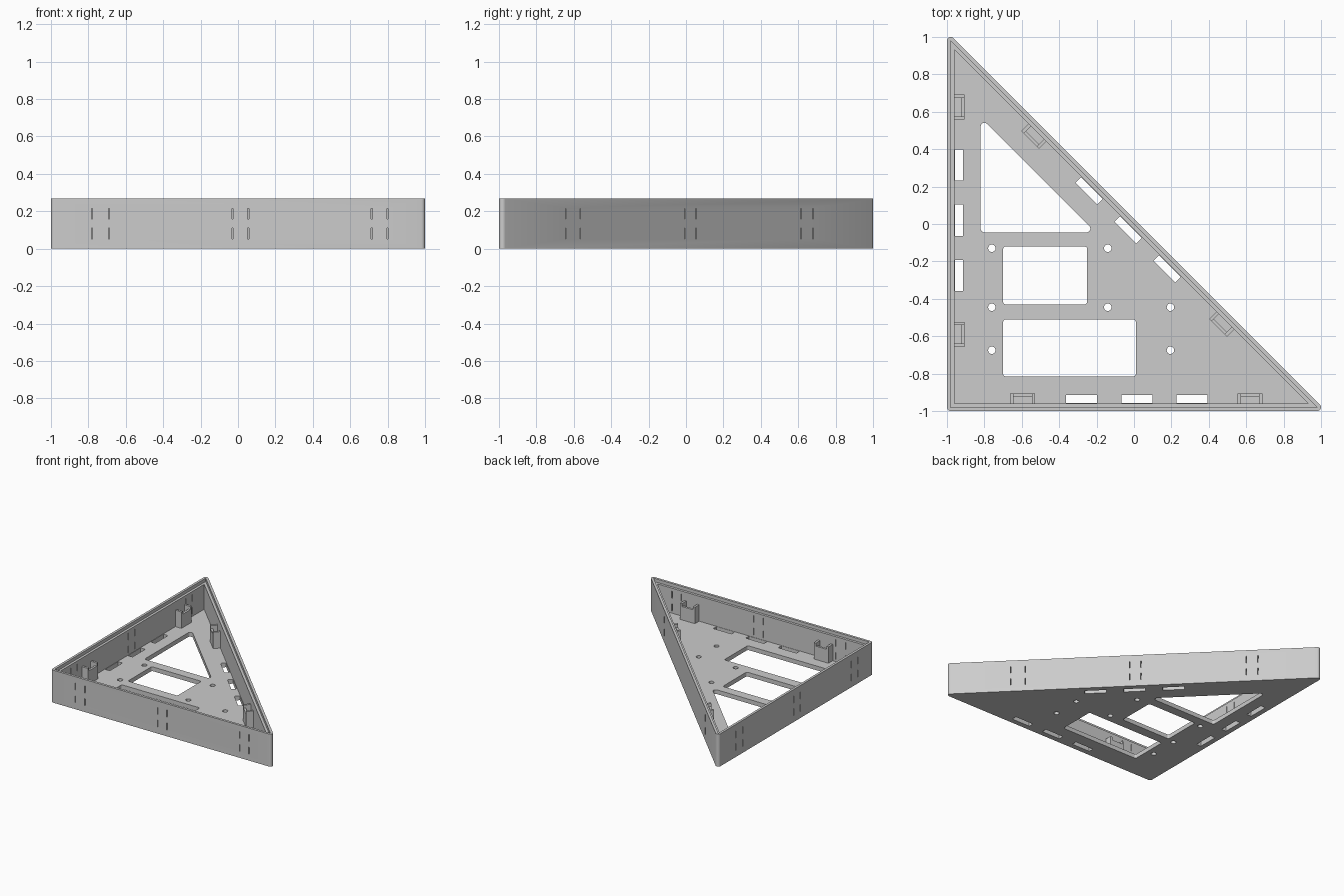
import bpy, bmesh, math
from mathutils import Vector

if "Cube" in bpy.data.objects:
    bpy.data.objects.remove(bpy.data.objects["Cube"])

grey = bpy.data.materials.new("light grey plastic")
grey.use_nodes = True
colour = (0.604, 0.604, 0.604, 1)
grey.diffuse_color = colour
grey.node_tree.nodes["Principled BSDF"].inputs["Base Color"].default_value = colour

FLOOR, LEDGE, TOP = 0.035, 0.24, 0.267
ROUND = 0.02
SLOPE = ROUND * math.sqrt(2)      # the long side lies on x + y = SLOPE


def fillet(points, r, steps=6):
    """Round every corner of a polygon."""
    pts = [Vector(p) for p in points]
    loop = []
    for i, v in enumerate(pts):
        a = (pts[i - 1] - v).normalized()
        b = (pts[(i + 1) % len(pts)] - v).normalized()
        half = a.angle(b) / 2
        centre = v + (a + b).normalized() * (r / math.sin(half))
        start = (v + a * (r / math.tan(half)) - centre).normalized()
        end = (v + b * (r / math.tan(half)) - centre).normalized()
        loop += [centre + start.slerp(end, k / steps) * r for k in range(steps + 1)]
    return loop


def triangle(x, y, c):
    return [(x, y), (c - y, y), (x, c - x)]


def outline(inset):
    return triangle(-1 + inset, -1 + inset, SLOPE - inset * (2 + math.sqrt(2)) + 2 * inset)


def box(x0, x1, y0, y1):
    return [(x0, y0), (x1, y0), (x1, y1), (x0, y1)]


def circle(x, y, r, n=20):
    return [(x + r * math.cos(math.tau * i / n), y + r * math.sin(math.tau * i / n))
            for i in range(n)]


def add_plate(bm, loops, z0, z1):
    """Fill an outline with holes and extrude it upward."""
    edges = []
    for loop in loops:
        vs = [bm.verts.new((p[0], p[1], z0)) for p in loop]
        edges += [bm.edges.new((vs[i - 1], vs[i])) for i in range(len(vs))]
    filled = bmesh.ops.triangle_fill(bm, edges=edges, use_beauty=True, normal=(0, 0, 1))
    faces = [g for g in filled["geom"] if isinstance(g, bmesh.types.BMFace)]
    top = bmesh.ops.extrude_face_region(bm, geom=faces, use_keep_orig=True)
    for g in top["geom"]:
        if isinstance(g, bmesh.types.BMVert):
            g.co.z = z1


def make(name, plates):
    bm = bmesh.new()
    for loops, z0, z1 in plates:
        add_plate(bm, loops, z0, z1)
    bmesh.ops.recalc_face_normals(bm, faces=bm.faces)
    mesh = bpy.data.meshes.new(name)
    bm.to_mesh(mesh)
    bm.free()
    mesh.materials.append(grey)
    obj = bpy.data.objects.new(name, mesh)
    bpy.context.collection.objects.link(obj)
    return obj


# Each side: middle of the outer face, direction along, direction inward
diag = math.sqrt(0.5)
SIDES = {
    "front": dict(o=(0, -1), u=(1, 0), d=(0, 1),
                  slots=(-0.28, 0.015, 0.31), clips=(-0.595, 0.62),
                  slits=(-0.78, -0.69, -0.03, 0.055, 0.715, 0.80)),
    "side": dict(o=(-1, 0), u=(0, 1), d=(1, 0),
                 slots=(-0.275, 0.02, 0.315), clips=(-0.59, 0.625),
                 slits=(-0.80, -0.715, -0.055, 0.03, 0.69, 0.78)),
    "long": dict(o=(SLOPE / 2, SLOPE / 2), u=(diag, -diag), d=(-diag, -diag),
                 slots=(-0.295, 0, 0.295), clips=(-0.71, 0.71),
                 slits=(-0.94, -0.85, -0.055, 0.03, 0.82, 0.93)),
}


def on_side(side, points):
    """Map (along, inward) points to the plan."""
    o, u, d = (Vector(side[k]) for k in "oud")
    return [o + u * p[0] + d * p[1] for p in points]


# Floor with windows, screw holes and edge slots
holes = [fillet(triangle(-0.82, -0.045, -0.25), 0.02),
         fillet(box(-0.70, -0.25, -0.43, -0.12), 0.015),
         fillet(box(-0.70, 0.01, -0.815, -0.51), 0.015)]
for x, ys in ((-0.76, (-0.13, -0.445, -0.675)), (-0.14, (-0.13, -0.445)),
              (0.195, (-0.445, -0.675))):
    holes += [circle(x, y, 0.02) for y in ys]
for side in SIDES.values():
    holes += [on_side(side, box(u - 0.083, u + 0.083, 0.043, 0.085)) for u in side["slots"]]
floor = make("floor", [([outline(0.02)] + holes, 0, FLOOR)])

# Outer wall and the lower ledge inside it
outer_wall = make("outer_wall", [([fillet(outline(0), ROUND), outline(0.02)], 0, TOP)])
inner_ledge = make("inner_ledge", [([outline(0.02), outline(0.04)], FLOOR, LEDGE)])

# Narrow slits through the walls, in two rows
slits = [([on_side(s, box(u - 0.003, u + 0.003, -0.03, 0.07))], z, z + 0.057)
         for s in SIDES.values() for u in s["slits"] for z in (0.053, 0.158)]
cutter = make("slit_cutter", slits)
cutter.hide_render = True
for wall in (outer_wall, inner_ledge):
    mod = wall.modifiers.new("slits", "BOOLEAN")
    mod.operation, mod.solver, mod.object = "DIFFERENCE", "EXACT", cutter
    graph = bpy.context.evaluated_depsgraph_get()
    cut = bpy.data.meshes.new_from_object(wall.evaluated_get(graph))
    wall.modifiers.clear()
    wall.data = cut
bpy.data.objects.remove(cutter)

# U-shaped clips with raised ears
parts = [floor, outer_wall, inner_ledge]
W, T, BACK, DEPTH = 0.067, 0.018, 0.038, 0.095
for name, side in SIDES.items():
    for i, u in enumerate(side["clips"]):
        shape = [(-W, BACK), (-W, DEPTH), (W, DEPTH), (W, BACK), (W - T, BACK),
                 (W - T, DEPTH - T), (T - W, DEPTH - T), (T - W, BACK)]
        plates = [([on_side(side, [(u + a, b) for a, b in shape])], FLOOR, 0.145)]
        for a in (-W, W - T):
            plates.append(([on_side(side, box(u + a, u + a + T, BACK, DEPTH))], 0.145, 0.17))
        parts.append(make(f"{name}_clip_{i + 1}", plates))

# Smooth the rounded corners, keep edges sharp
bpy.ops.object.select_all(action="DESELECT")
for obj in parts:
    obj.select_set(True)
bpy.context.view_layer.objects.active = floor
bpy.ops.object.shade_smooth_by_angle(angle=math.radians(30))
